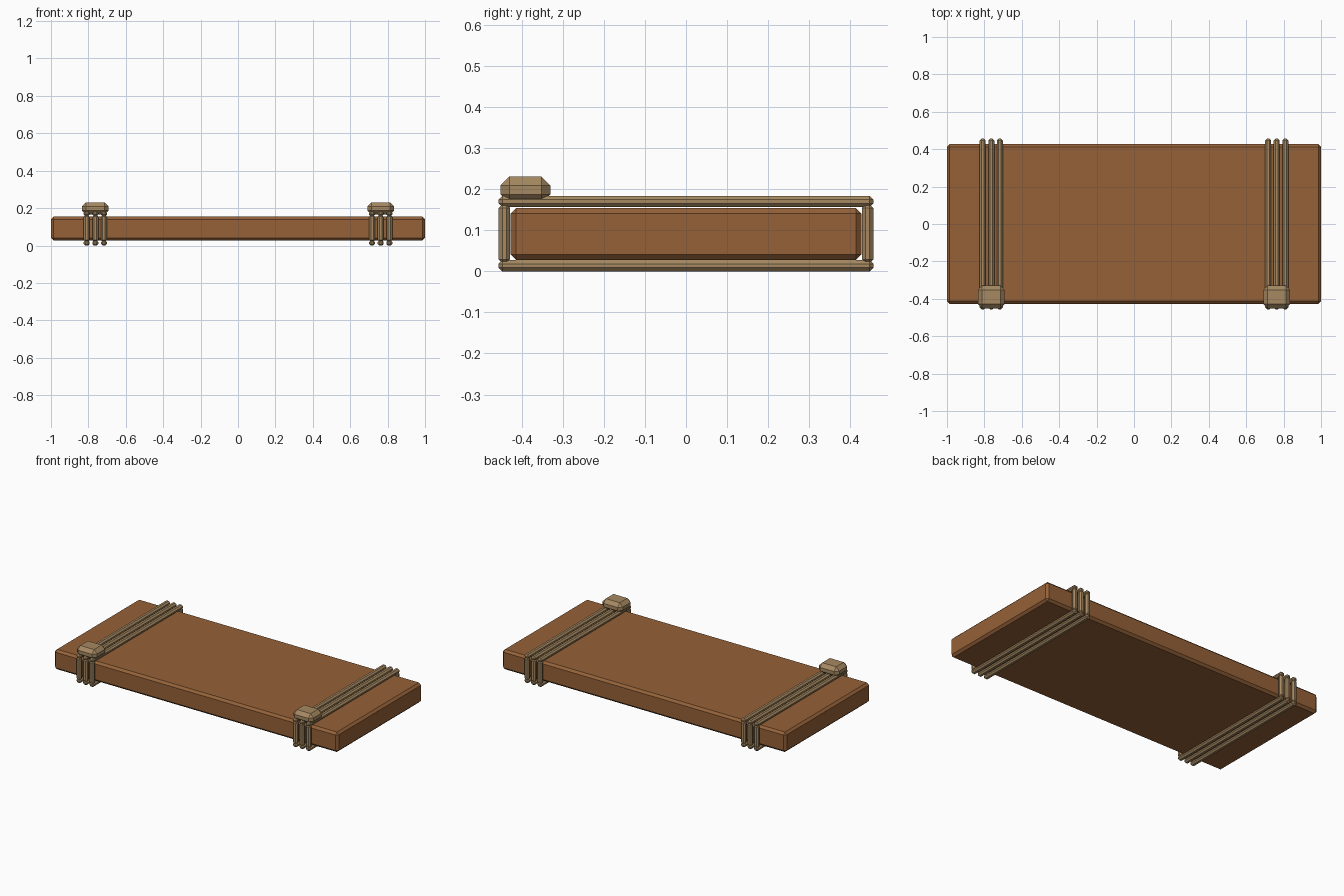
import bpy
import bmesh

if "Cube" in bpy.data.objects:
    bpy.data.objects.remove(bpy.data.objects["Cube"])


def material(name, rgb):
    m = bpy.data.materials.new(name)
    m.diffuse_color = (*rgb, 1.0)
    m.use_nodes = True
    m.node_tree.nodes["Principled BSDF"].inputs["Base Color"].default_value = m.diffuse_color
    return m


wood = material("brown_wood", (0.30, 0.12, 0.04))
rope = material("tan_rope", (0.38, 0.25, 0.12))


def chamfered_box(name, lo, hi, bevel, mat):
    """Flat-shaded box between two corners with single-segment chamfered edges."""
    bm = bmesh.new()
    bmesh.ops.create_cube(bm, size=1.0)
    for v in bm.verts:
        v.co = [(a + b) / 2 + c * (b - a) for a, b, c in zip(lo, hi, v.co)]
    bmesh.ops.bevel(bm, geom=bm.edges[:], offset=bevel, segments=1,
                    profile=0.5, affect='EDGES')
    mesh = bpy.data.meshes.new(name)
    bm.to_mesh(mesh)
    bm.free()
    mesh.materials.append(mat)
    obj = bpy.data.objects.new(name, mesh)
    bpy.context.collection.objects.link(obj)
    return obj


# Plank
chamfered_box("plank", (-1, -0.427, 0.027), (1, 0.427, 0.154), 0.014, wood)

# Rope lashings: three loops and a knot near each end
R = 0.016
for side, sx in (("left", -1), ("right", 1)):
    cx = sx * 0.763
    for i in range(3):
        x = cx + (i - 1) * 0.046
        tag = f"{side}_rope_{i + 1}"
        for part, z0, z1 in (("bottom", 0.0, 0.027), ("top", 0.156, 0.183)):
            chamfered_box(f"{tag}_{part}", (x - R, -0.456, z0),
                          (x + R, 0.456, z1), 0.009, rope)
        for part, y0, y1 in (("front", -0.456, -0.428), ("back", 0.428, 0.456)):
            chamfered_box(f"{tag}_{part}", (x - R, y0, 0.02),
                          (x + R, y1, 0.163), 0.009, rope)
    chamfered_box(f"{side}_knot", (cx - 0.071, -0.451, 0.165),
                  (cx + 0.071, -0.33, 0.231), 0.022, rope)
